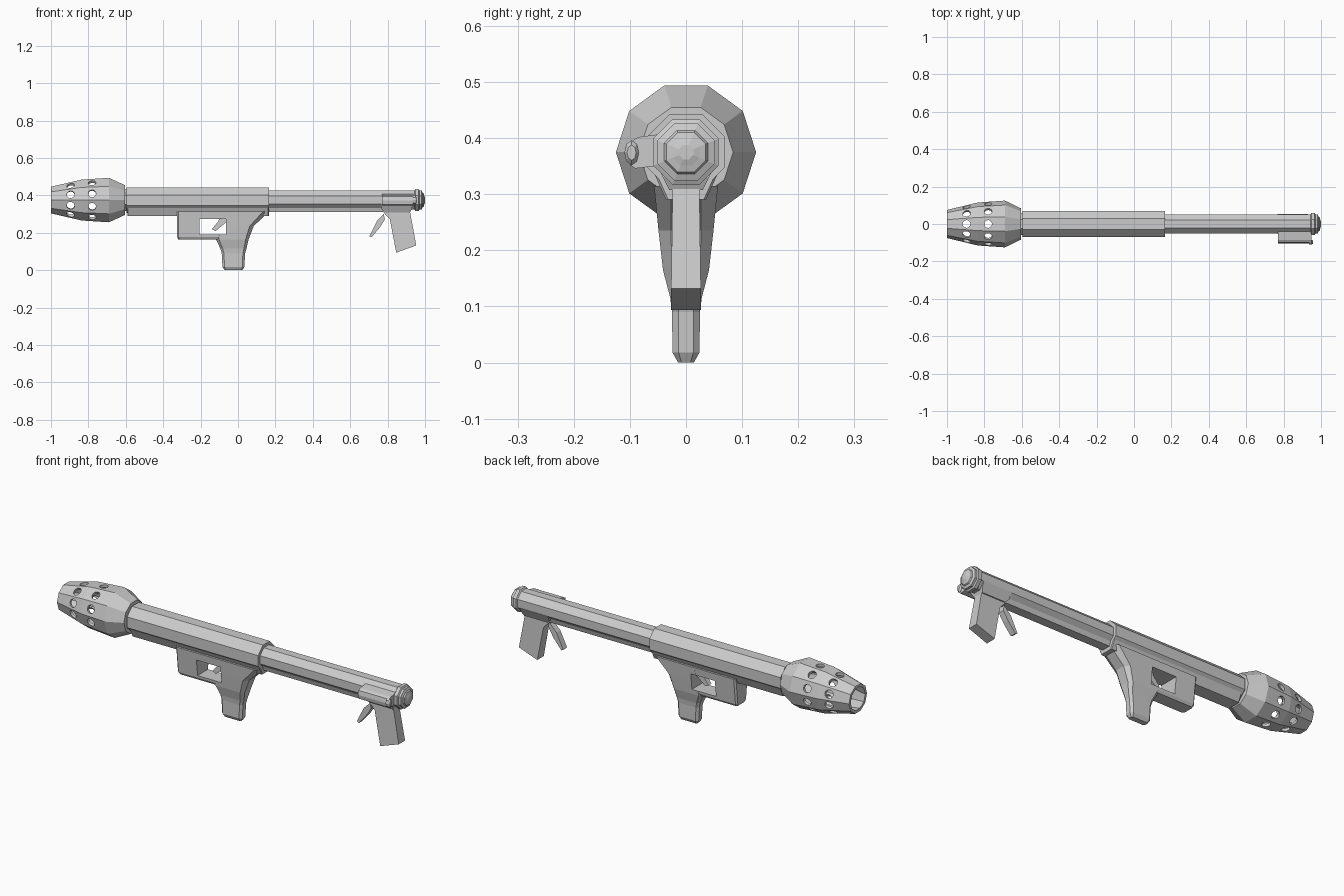
import bpy, bmesh
from math import sin, cos, pi, radians
from mathutils import Matrix, Vector

if "Cube" in bpy.data.objects:
    bpy.data.objects.remove(bpy.data.objects["Cube"])

AXIS_Z = 0.375


def finish(bm, name):
    bmesh.ops.recalc_face_normals(bm, faces=bm.faces)
    me = bpy.data.meshes.new(name)
    bm.to_mesh(me)
    bm.free()
    ob = bpy.data.objects.new(name, me)
    bpy.context.collection.objects.link(ob)
    return ob


def skin(name, rings, closed=False):
    """Bridge successive rings of points, capping or closing the ends."""
    bm = bmesh.new()
    loops = [[bm.verts.new(p) for p in r] for r in rings]
    n = len(loops[0])
    pairs = list(zip(loops, loops[1:]))
    if closed:
        pairs.append((loops[-1], loops[0]))
    else:
        bm.faces.new(loops[0])
        bm.faces.new(loops[-1])
    for a, b in pairs:
        for i in range(n):
            j = (i + 1) % n
            bm.faces.new((a[i], a[j], b[j], b[i]))
    return finish(bm, name)


def lathe(name, profile, sides, turn=0.0, closed=False):
    """Revolve (x, radius) points around the barrel axis."""
    angles = [turn + 2 * pi * i / sides for i in range(sides)]
    return skin(name, [[(x, r * cos(a), AXIS_Z + r * sin(a)) for a in angles]
                       for x, r in profile], closed)


def plate(name, outline, width):
    """Side outline of (x, z) points; width is a half width or a function of z."""
    w = width if callable(width) else (lambda z: width)
    return skin(name, [[(x, s * w(z), z) for x, z in outline] for s in (-1, 1)])


def stack(name, sections):
    """Loft chamfered rectangles: (z, x0, x1, half width, chamfer)."""
    rings = []
    for z, a, b, w, c in sections:
        rings.append([(x, y, z) for x, y in (
            (a + c, -w), (b - c, -w), (b, c - w), (b, w - c),
            (b - c, w), (a + c, w), (a, w - c), (a, c - w))])
    return skin(name, rings)


def cut(ob, cutter):
    mod = ob.modifiers.new("cut", 'BOOLEAN')
    mod.operation, mod.solver, mod.object = 'DIFFERENCE', 'EXACT', cutter
    bpy.context.view_layer.objects.active = ob
    bpy.ops.object.modifier_apply(modifier=mod.name)


EIGHTH = radians(22.5)

# Ten-sided perforated muzzle cage
cage = lathe("muzzle_cage", [
    (-1.0, 0.075), (-0.835, 0.115), (-0.69, 0.125), (-0.605, 0.084),
    (-0.605, 0.06), (-0.69, 0.108), (-0.835, 0.1), (-1.0, 0.06)], 10, closed=True)
bm = bmesh.new()
for x in (-0.895, -0.78):
    for k in range(10):
        a = radians(18 + 36 * k)
        d = Vector((0, cos(a), sin(a)))
        m = Matrix.Translation(Vector((x, 0, AXIS_Z)) + d * 0.112) @ \
            d.to_track_quat('Z', 'Y').to_matrix().to_4x4()
        bmesh.ops.create_cone(bm, cap_ends=True, segments=12, radius1=0.021,
                              radius2=0.021, depth=0.08, matrix=m)
holes = finish(bm, "hole_cutter")
cut(cage, holes)
bpy.data.objects.remove(holes)

# Octagonal tubes
lathe("muzzle_collar", [(-0.62, 0.064), (-0.59, 0.064)], 8, EIGHTH)
lathe("outer_tube", [(-0.597, 0.074), (0.165, 0.074)], 8, EIGHTH)
lathe("rear_tube", [(0.15, 0.056), (0.95, 0.056)], 8, EIGHTH)

# Stepped end cap
lathe("end_cap", [(0.943, 0.056), (0.948, 0.063), (0.966, 0.063), (0.97, 0.055),
                  (0.982, 0.055), (0.987, 0.042), (0.993, 0.038),
                  (0.996, 0.026), (1.0, 0.014)], 8, EIGHTH)

# Rails below the tubes
stack("front_rail", [(0.291, -0.592, 0.165, 0.036, 0.004),
                     (0.34, -0.592, 0.165, 0.058, 0.004)])
stack("rear_rail", [(0.31, 0.15, 0.80, 0.024, 0.004),
                    (0.345, 0.15, 0.80, 0.035, 0.004)])

# Receiver and pistol grip, with the trigger opening cut through both
receiver = stack("receiver", [(0.165, -0.32, -0.1, 0.034, 0.008),
                              (0.178, -0.325, -0.04, 0.042, 0.008),
                              (0.315, -0.325, 0.0, 0.057, 0.008)])
grip = stack("pistol_grip", [(0.0, -0.072, 0.024, 0.014, 0.006),
                             (0.018, -0.083, 0.034, 0.024, 0.011),
                             (0.09, -0.087, 0.038, 0.025, 0.012),
                             (0.115, -0.094, 0.045, 0.028, 0.013),
                             (0.165, -0.118, 0.057, 0.041, 0.016),
                             (0.235, -0.118, 0.084, 0.049, 0.022),
                             (0.315, -0.118, 0.165, 0.057, 0.03)])
opening = plate("opening_cutter", [(-0.205, 0.19), (-0.065, 0.19), (-0.065, 0.275),
                                   (-0.205, 0.275)], 0.1)
cut(receiver, opening)
cut(grip, opening)
bpy.data.objects.remove(opening)
plate("trigger", [(-0.06, 0.28), (-0.1, 0.28), (-0.105, 0.262), (-0.14, 0.219),
                  (-0.12, 0.209), (-0.065, 0.255)], 0.012)

# Rear bracket, angled rear grip and lever
plate("rear_bracket", [(0.768, 0.355), (0.768, 0.325), (0.785, 0.308), (0.92, 0.308),
                       (0.93, 0.33), (0.93, 0.355)], lambda z: 0.03 + 0.5 * (z - 0.308))
plate("rear_grip", [(0.775, 0.312), (0.812, 0.272), (0.846, 0.094), (0.953, 0.132),
                    (0.92, 0.312)], lambda z: 0.027 - 0.015 * (z - 0.1))
plate("rear_lever", [(0.78, 0.30), (0.742, 0.262), (0.702, 0.182), (0.714, 0.176),
                     (0.758, 0.228), (0.785, 0.27)], 0.016)

# Side block with a small knob
skin("side_block", [[(x, y, z) for y, z in (
    (-0.04, 0.352), (-0.09, 0.346), (-0.1, 0.352), (-0.103, 0.372),
    (-0.098, 0.394), (-0.085, 0.402), (-0.04, 0.408))] for x in (0.77, 0.948)])
skin("side_knob", [[(x, -0.097 + r * cos(k * pi / 4), 0.374 + 1.7 * r * sin(k * pi / 4))
                    for k in range(8)]
                   for x, r in ((0.935, 0.013), (0.95, 0.013), (0.957, 0.008))])
